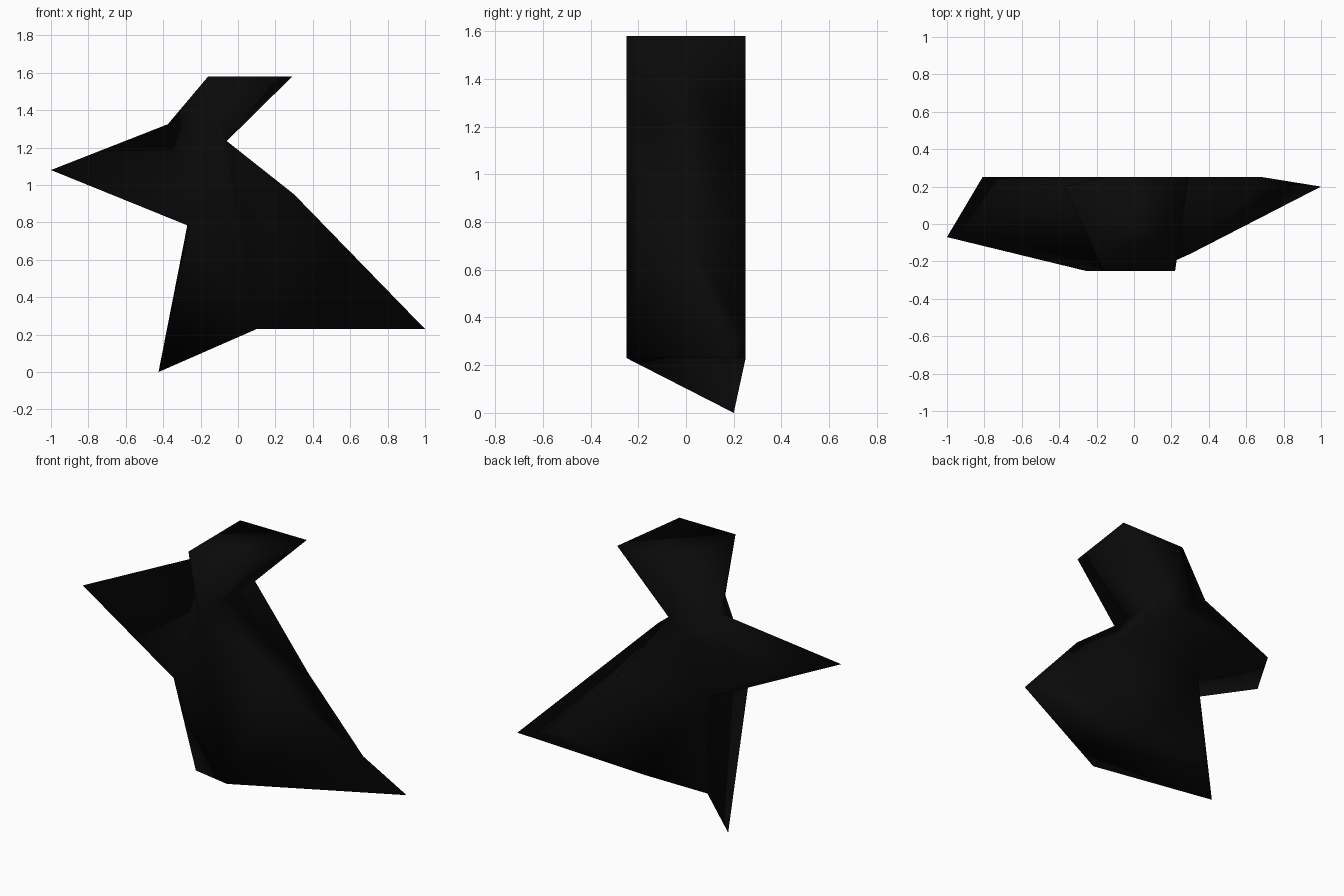
import bpy, bmesh

cube = bpy.data.objects.get("Cube")
if cube:
    bpy.data.objects.remove(cube, do_unlink=True)

# Matte black material
black = bpy.data.materials.new("black")
black.use_nodes = True
colour = (0.003, 0.003, 0.003, 1)
black.diffuse_color = colour
bsdf = black.node_tree.nodes["Principled BSDF"]
bsdf.inputs["Base Color"].default_value = colour
bsdf.inputs["Roughness"].default_value = 0.8

FRONT, BACK = -0.25, 0.25
bm = bmesh.new()


def corner(x, y, z):
    return bm.verts.new((x, y, z))


def skin(*loops):
    for loop in loops:
        bm.faces.new(loop)


# Corners of the front outline
f_crown = corner(-.16, FRONT, 1.58)
f_beak = corner(.22, FRONT, 1.58)
f_throat = corner(-.06, FRONT, 1.235)
f_nape = corner(-.09, FRONT, 1.19)
f_armpit = corner(-.26, FRONT, .78)
f_hem = corner(.1, FRONT, .23)

# Corners of the back outline
b_crown = corner(-.16, BACK, 1.58)
b_beak = corner(.29, BACK, 1.58)
b_throat = corner(-.06, BACK, 1.235)
b_nape = corner(-.15, BACK, 1.15)
b_armpit = corner(-.27, BACK, .79)
b_hem = corner(.1, BACK, .23)
b_wing = corner(-.81, BACK, 1.08)
b_chest = corner(.3, BACK, .77)
b_tail = corner(.69, BACK, .34)
b_foot = corner(-.32, BACK, .23)

# Points between the two outlines
wing_tip = corner(-1, -.07, 1.08)
shoulder = corner(-.375, .2, 1.325)
chest = corner(.3, -.16, .95)
tail_tip = corner(1, .2, .23)
foot_tip = corner(-.425, .2, 0)

# Head
skin((f_crown, f_beak, f_throat, f_nape),
     (b_crown, b_nape, b_throat, b_beak),
     (f_crown, b_crown, b_beak, f_beak),
     (f_beak, b_beak, b_throat, f_throat),
     (shoulder, f_crown, f_nape),
     (shoulder, b_crown, f_crown),
     (shoulder, b_nape, b_crown))

# Wing
skin((shoulder, f_nape, f_armpit),
     (shoulder, f_armpit, wing_tip),
     (shoulder, wing_tip, b_wing, b_nape),
     (wing_tip, f_armpit, b_armpit, b_wing),
     (b_nape, b_wing, b_armpit))

# Chest and trunk
skin((f_nape, f_throat, f_hem, f_armpit),
     (f_throat, chest, f_hem),
     (f_throat, b_throat, b_chest, chest),
     (b_nape, b_armpit, b_chest, b_throat),
     (b_armpit, b_foot, b_hem, b_chest))

# Tail
skin((chest, tail_tip, f_hem),
     (chest, b_chest, b_tail, tail_tip),
     (f_hem, tail_tip, b_hem),
     (b_hem, tail_tip, b_tail),
     (b_chest, b_hem, b_tail))

# Foot
skin((f_armpit, f_hem, foot_tip),
     (f_hem, b_hem, b_foot, foot_tip),
     (foot_tip, b_foot, b_armpit),
     (foot_tip, b_armpit, f_armpit))

# Folded figure as one closed body
bmesh.ops.recalc_face_normals(bm, faces=bm.faces)
mesh = bpy.data.meshes.new("folded_body")
bm.to_mesh(mesh)
bm.free()
mesh.materials.append(black)
body = bpy.data.objects.new("folded_body", mesh)
bpy.context.collection.objects.link(body)
mesh.shade_smooth()
